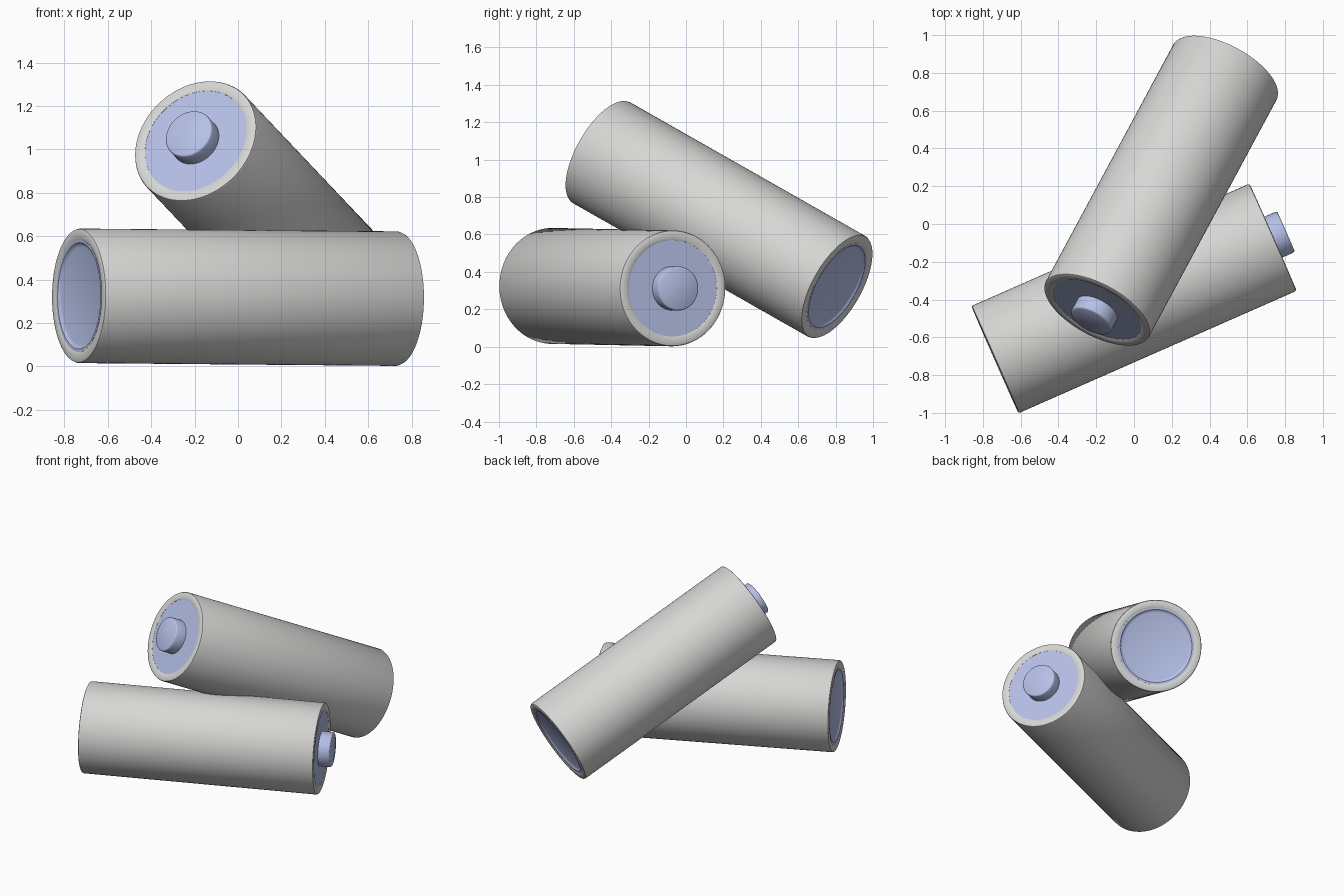
import bpy, bmesh, math
from mathutils import Vector, Matrix

if "Cube" in bpy.data.objects:
    bpy.data.objects.remove(bpy.data.objects["Cube"])

R, SIDES = 0.31, 96


def material(name, rgb):
    m = bpy.data.materials.new(name)
    m.diffuse_color = (*rgb, 1)
    m.use_nodes = True
    m.node_tree.nodes["Principled BSDF"].inputs["Base Color"].default_value = m.diffuse_color
    return m


GREY = material("light grey casing", (0.68, 0.68, 0.67))
BLUE = material("pale blue metal", (0.49, 0.555, 0.84))


def lathe(name, profile, mat, matrix):
    """Turn a (radius, height) profile around the local z axis."""
    bm = bmesh.new()
    verts = [bm.verts.new((r, 0, z)) for r, z in profile]
    edges = [bm.edges.new(p) for p in zip(verts, verts[1:])]
    bmesh.ops.spin(bm, geom=verts + edges, cent=(0, 0, 0), axis=(0, 0, 1),
                   angle=math.tau, steps=SIDES, use_duplicate=False)
    bmesh.ops.remove_doubles(bm, verts=bm.verts, dist=1e-5)
    bmesh.ops.recalc_face_normals(bm, faces=bm.faces)
    mesh = bpy.data.meshes.new(name)
    bm.to_mesh(mesh)
    bm.free()
    mesh.materials.append(mat)
    obj = bpy.data.objects.new(name, mesh)
    bpy.context.collection.objects.link(obj)
    obj.matrix_world = matrix
    bpy.ops.object.select_all(action='DESELECT')
    obj.select_set(True)
    bpy.context.view_layer.objects.active = obj
    bpy.ops.object.shade_smooth_by_angle(angle=math.radians(35))


def battery(name, minus, plus):
    minus, plus = Vector(minus), Vector(plus)
    axis = plus - minus
    L = axis.length
    mat = Matrix.Translation(minus) @ axis.to_track_quat('Z', 'Y').to_matrix().to_4x4()
    # casing with folded-over rims at both ends
    lathe(name + "_casing", [
        (0.258, 0.03), (0.258, 0.004), (0.266, 0), (0.300, 0), (0.307, 0.003), (R, 0.010),
        (R, L - 0.010), (0.307, L - 0.003), (0.300, L), (0.266, L), (0.258, L - 0.004),
        (0.258, L - 0.03)], GREY, mat)
    # dished plate at the negative end
    lathe(name + "_negative_plate", [
        (0, 0.016), (0.225, 0.016), (0.237, 0.012), (0.245, 0.004), (0.259, 0.003),
        (0.259, 0.03), (0, 0.03)], BLUE, mat)
    # flat plate and raised button at the positive end
    lathe(name + "_positive_plate", [
        (0, L - 0.03), (0.259, L - 0.03), (0.259, L - 0.005), (0, L - 0.005)], BLUE, mat)
    lathe(name + "_positive_button", [
        (0.118, L - 0.02), (0.118, L + 0.066), (0.115, L + 0.072), (0.110, L + 0.075),
        (0, L + 0.075)], BLUE, mat)


battery("lower_battery", (-0.736, -0.718, 0.325), (0.736, -0.070, 0.312))
battery("leaning_battery", (0.485, 0.810, 0.320), (-0.197, -0.457, 1.040))
